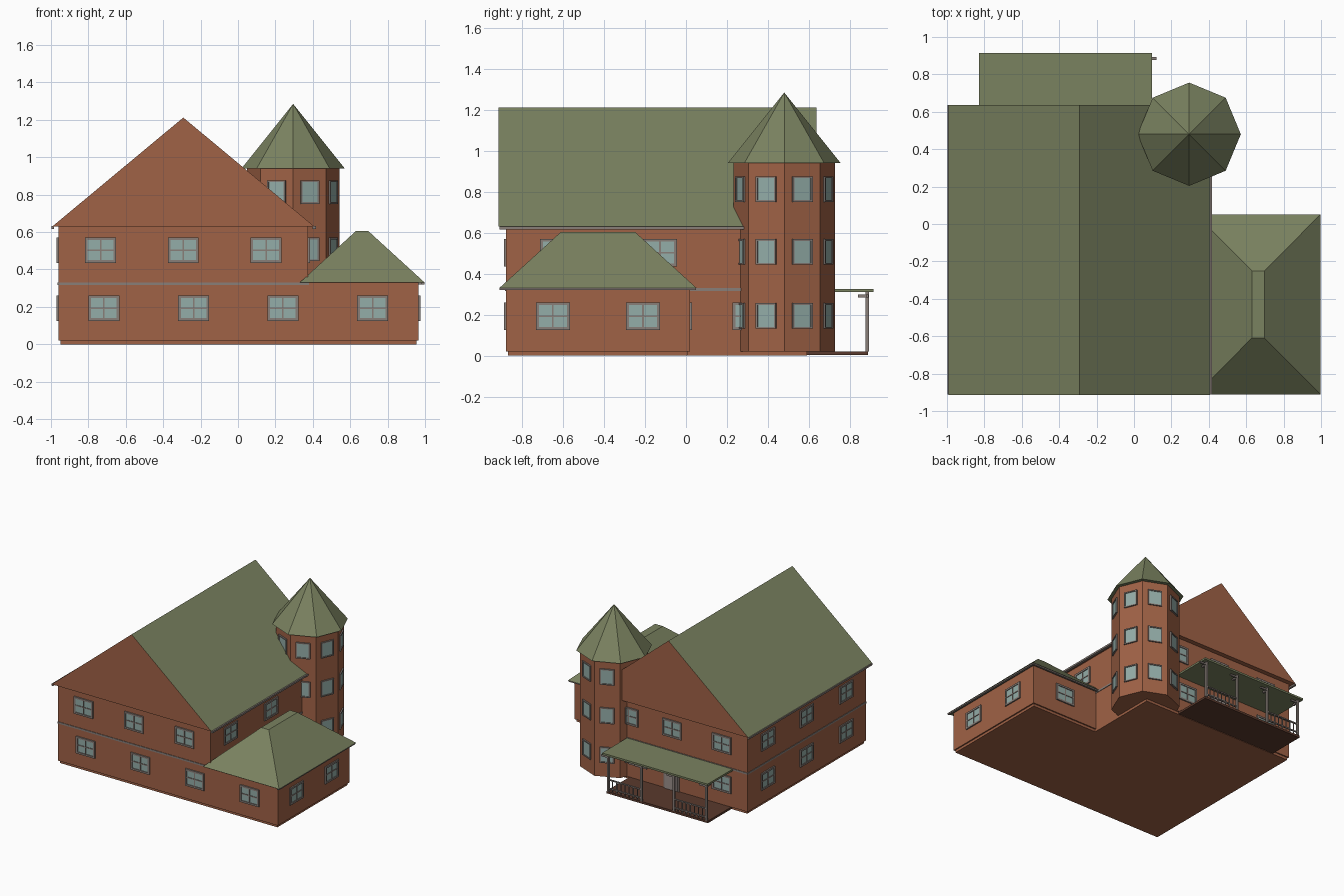
import bpy, bmesh, math
from mathutils import Matrix, Vector

if "Cube" in bpy.data.objects:
    bpy.data.objects.remove(bpy.data.objects["Cube"])


def mat(name, rgb):
    m = bpy.data.materials.new(name)
    m.diffuse_color = (*rgb, 1)
    m.use_nodes = True
    m.node_tree.nodes["Principled BSDF"].inputs["Base Color"].default_value = m.diffuse_color
    return m


BRICK = mat("red_brick", (0.351, 0.122, 0.061))
ROOF = mat("green_roof", (0.195, 0.223, 0.117))
GLASS = mat("pale_glass", (0.296, 0.418, 0.392))
TRIM = mat("grey_trim", (0.25, 0.21, 0.19))
WOOD = mat("dark_wood", (0.102, 0.042, 0.026))
DOOR = mat("door_grey", (0.33, 0.28, 0.26))


def add_box(bm, lo, hi, m=Matrix()):
    lo, hi = Vector(lo), Vector(hi)
    t = m @ Matrix.Translation((lo + hi) / 2) @ Matrix.Diagonal((*(hi - lo), 1))
    bmesh.ops.create_cube(bm, size=1, matrix=t)


def finish(name, bm, *mats):
    bmesh.ops.recalc_face_normals(bm, faces=bm.faces)
    me = bpy.data.meshes.new(name)
    bm.to_mesh(me)
    bm.free()
    for m in mats:
        me.materials.append(m)
    ob = bpy.data.objects.new(name, me)
    bpy.context.collection.objects.link(ob)
    return ob


def boxes(name, material, *pairs):
    bm = bmesh.new()
    for lo, hi in pairs:
        add_box(bm, lo, hi)
    return finish(name, bm, material)


def hull(name, pts, *mats):
    bm = bmesh.new()
    for p in pts:
        bm.verts.new(p)
    bmesh.ops.convex_hull(bm, input=bm.verts)
    bmesh.ops.dissolve_limit(bm, angle_limit=0.01, verts=bm.verts, edges=bm.edges)
    return finish(name, bm, *mats)


# house dimensions
X0, X1, Y0, Y1 = -0.96, 0.375, -0.88, 0.60
WX, WY = 0.965, 0.02
CX = (X0 + X1) / 2
TX, TY = 0.295, 0.48

# walls and slightly inset foundations
boxes("main_walls", BRICK, ((X0, Y0, 0.02), (X1, Y1, 0.63)))
boxes("wing_walls", BRICK, ((X1 - 0.01, Y0, 0.02), (WX, WY, 0.33)))
boxes("foundation", BRICK, ((X0 + 0.01, Y0 + 0.01, 0), (X1, Y1 - 0.01, 0.02)),
      ((X1, Y0 + 0.01, 0), (WX - 0.01, WY - 0.01, 0.02)))

# belt course around the main walls
boxes("belt_course", TRIM, ((X0 - 0.004, Y0 - 0.004, 0.316), (X1 + 0.004, Y1 + 0.004, 0.33)))

# gable roof: green slopes, brick ends and underside
gable = hull("gable_roof", [(x, y, z) for y in (-0.915, 0.637)
                            for x, z in ((CX - 0.7, 0.63), (CX + 0.7, 0.63), (CX, 1.212))],
             ROOF, BRICK)
for p in gable.data.polygons:
    p.material_index = 0 if p.normal.z > 0.3 else 1

# hip roof over the wing
hull("wing_hip_roof",
     [(x, y, 0.33) for x in (0.33, 0.998) for y in (-0.912, 0.052)] +
     [(x, y, 0.605) for x in (0.63, 0.697) for y in (-0.61, -0.25)], ROOF)

# gutters under the eaves
boxes("gutters", TRIM,
      ((CX - 0.705, -0.912, 0.617), (CX - 0.69, 0.635, 0.631)),
      ((CX + 0.69, -0.912, 0.617), (CX + 0.71, 0.635, 0.631)),
      ((0.98, -0.91, 0.32), (0.996, 0.05, 0.331)),
      ((0.38, 0.035, 0.32), (0.996, 0.05, 0.331)))

# octagonal tower and its pointed roof
for name, r0, r1, z0, z1, m in (("tower_walls", 0.247, 0.247, 0.02, 0.945, BRICK),
                                ("tower_roof", 0.276, 0, 0.94, 1.285, ROOF)):
    bm = bmesh.new()
    bmesh.ops.create_cone(bm, cap_ends=True, segments=8, radius1=r0, radius2=r1, depth=z1 - z0,
                          matrix=Matrix.Translation((TX, TY, (z0 + z1) / 2)))
    bmesh.ops.remove_doubles(bm, verts=bm.verts, dist=1e-5)
    finish(name, bm, m)

# windows: frames and glass collected in two meshes
frames, panes = bmesh.new(), bmesh.new()


def window(x, y, z, facing, w=0.165, h=0.135, cross=True, b=0.014):
    """facing: direction of the outward normal in degrees from +x"""
    m = Matrix.Translation((x, y, z)) @ Matrix.Rotation(math.radians(facing + 90), 4, 'Z')
    a, c = w / 2, h / 2
    add_box(panes, (-a + b / 2, -0.004, -c + b / 2), (a - b / 2, 0.004, c - b / 2), m)
    for s in (-1, 1):
        add_box(frames, (s * (a - b / 2) - b / 2, -0.01, -c), (s * (a - b / 2) + b / 2, 0.004, c), m)
        add_box(frames, (-a, -0.01, s * (c - b / 2) - b / 2), (a, 0.004, s * (c - b / 2) + b / 2), m)
    if cross:
        add_box(frames, (-0.004, -0.008, -c), (0.004, 0.004, c), m)
        add_box(frames, (-a, -0.008, -0.004), (a, 0.004, 0.004), m)


LOW, HIGH = 0.193, 0.503
for x in (-0.717, -0.237, 0.24, 0.72):
    window(x, Y0, LOW, 270)
for x in (-0.735, -0.293, 0.15):
    window(x, Y0, HIGH, 270)
for x in (-0.735, -0.3, 0.08):
    window(x, Y1, HIGH, 90)
for x in (-0.735, 0.0):
    window(x, Y1, LOW, 90)
for y in (-0.63, -0.135, 0.35):
    window(X0, y, LOW, 180)
    window(X0, y, HIGH, 180)
for y in (-0.63, -0.127):
    window(X1, y, HIGH, 0)
window(X1, 0.31, LOW, 0)
for y in (-0.65, -0.21):
    window(WX, y, LOW, 0)
window(0.67, WY, LOW, 90)

# tower windows, three rows on every side
APO = 0.247 * math.cos(math.pi / 8)
for i in range(8):
    d = 22.5 + 45 * i
    t = math.radians(d)
    for z in (0.194, 0.507, 0.813):
        window(TX + APO * math.cos(t), TY + APO * math.sin(t), z, d, 0.105, 0.125, False, 0.009)
finish("window_frames", frames, TRIM)
finish("window_glass", panes, GLASS)

# back door
boxes("door_frame", TRIM, ((-0.365, Y1 - 0.01, 0.02), (-0.225, Y1 + 0.006, 0.27)))
boxes("back_door", DOOR, ((-0.35, Y1 - 0.01, 0.02), (-0.24, Y1 + 0.01, 0.257)))

# back porch: floor, flat roof, posts with bracket arms, railings
boxes("porch_floor", WOOD, ((-0.815, Y1 - 0.01, 0.003), (0.075, 0.89, 0.02)))
boxes("porch_roof", ROOF, ((-0.83, Y1 - 0.01, 0.311), (0.095, 0.915, 0.326)))
PX = [-0.80, -0.515, -0.23, 0.06]
PY = 0.885
bm = bmesh.new()
for x in PX:
    add_box(bm, (x - 0.008, PY - 0.008, 0.02), (x + 0.008, PY + 0.008, 0.312))
    add_box(bm, (x, PY - 0.007, 0.285), (x + 0.06, PY + 0.007, 0.298))
    add_box(bm, (x - 0.007, PY - 0.045, 0.285), (x + 0.007, PY, 0.298))
finish("porch_posts", bm, TRIM)
bm = bmesh.new()
for a, b in (PX[:2], PX[2:]):
    for z in (0.04, 0.108):
        add_box(bm, (a, PY - 0.005, z), (b, PY + 0.005, z + 0.009))
    for k in range(1, 8):
        x = a + (b - a) * k / 8
        add_box(bm, (x - 0.003, PY - 0.003, 0.02), (x + 0.003, PY + 0.003, 0.11))
finish("porch_railings", bm, TRIM)
